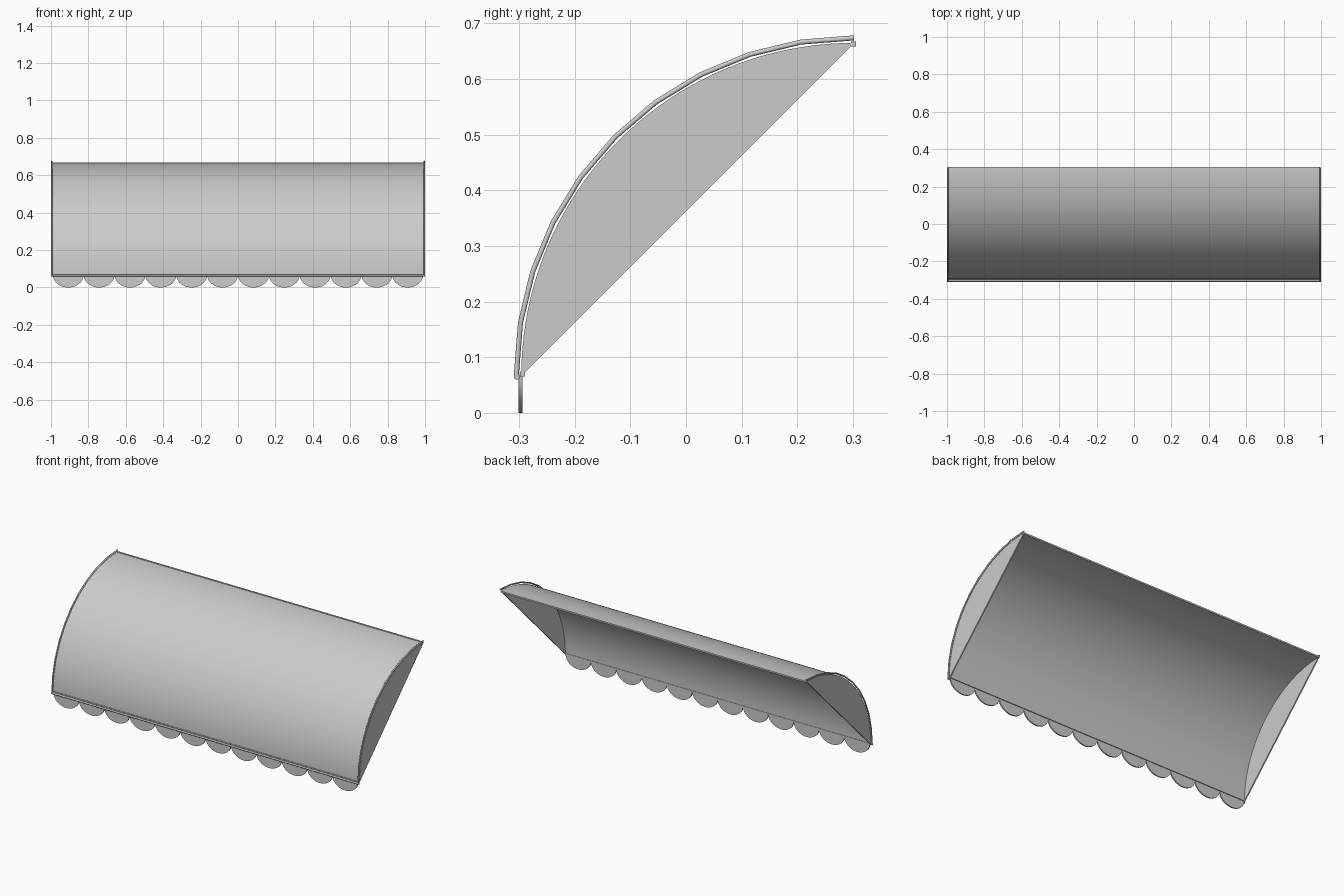
import bpy, bmesh
from math import sin, cos, pi

if "Cube" in bpy.data.objects:
    bpy.data.objects.remove(bpy.data.objects["Cube"])

CY, CZ = 0.302, 0.067   # centre of the quarter arc


def arc(r, n):
    return [(CY - r * cos(pi / 2 * i / n), CZ + r * sin(pi / 2 * i / n)) for i in range(n + 1)]


def extrude_x(name, profile, x0, x1, smooth=False):
    """Closed (y, z) profile extruded along x."""
    bm = bmesh.new()
    a = [bm.verts.new((x0, y, z)) for y, z in profile]
    b = [bm.verts.new((x1, y, z)) for y, z in profile]
    n = len(profile)
    bm.faces.new(a)
    bm.faces.new(b[::-1])
    for i in range(n):
        j = (i + 1) % n
        bm.faces.new((a[i], b[i], b[j], a[j]))
    return finish(name, bm, smooth)


def finish(name, bm, smooth=False):
    bmesh.ops.recalc_face_normals(bm, faces=bm.faces)
    me = bpy.data.meshes.new(name)
    bm.to_mesh(me)
    bm.free()
    ob = bpy.data.objects.new(name, me)
    bpy.context.collection.objects.link(ob)
    if smooth:
        bpy.context.view_layer.objects.active = ob
        ob.select_set(True)
        bpy.ops.object.shade_smooth_by_angle(angle=pi / 6)
        ob.select_set(False)
    return ob


def tube(name, pts, r):
    """Round bar through points."""
    cu = bpy.data.curves.new(name, 'CURVE')
    cu.dimensions = '3D'
    cu.bevel_depth = r
    cu.bevel_resolution = 2
    cu.use_fill_caps = True
    sp = cu.splines.new('POLY')
    sp.points.add(len(pts) - 1)
    for p, co in zip(sp.points, pts):
        p.co = (*co, 1)
    ob = bpy.data.objects.new(name, cu)
    bpy.context.collection.objects.link(ob)
    return ob


# curved canopy sheet
extrude_x("canopy", arc(0.598, 40) + arc(0.594, 40)[::-1], -0.995, 0.995, True)

# closed ends and curved edge piping
for s, side in ((-1, "left"), (1, "right")):
    extrude_x(side + "_end_panel", arc(0.597, 40), s * 0.99, s * 0.997)
    tube(side + "_edge_piping", [(s * 0.996, y, z) for y, z in arc(0.607, 10)], 0.0045)

# front hem bar and inner rails
tube("front_hem", [(-1, -0.304, 0.065), (1, -0.304, 0.065)], 0.0055)
for name, y, z in (("top_rail", 0.301, 0.663), ("bottom_rail", -0.294, 0.07)):
    h = 0.0045
    extrude_x(name, [(y - h, z - h), (y + h, z - h), (y + h, z + h), (y - h, z + h)], -0.995, 0.995)

# scalloped valance
N, W = 12, 0.165
for k in range(N):
    cx = (k - (N - 1) / 2) * W
    bm = bmesh.new()
    f = bm.faces.new([bm.verts.new((cx + W / 2 * cos(pi * i / 20), -0.301, 0.068 - 0.068 * sin(pi * i / 20)))
                      for i in range(21)])
    ext = bmesh.ops.extrude_face_region(bm, geom=[f], use_keep_orig=True)
    bmesh.ops.translate(bm, vec=(0, 0.007, 0), verts=[v for v in ext["geom"] if isinstance(v, bmesh.types.BMVert)])
    finish("valance_scallop_%02d" % (k + 1), bm, True)
